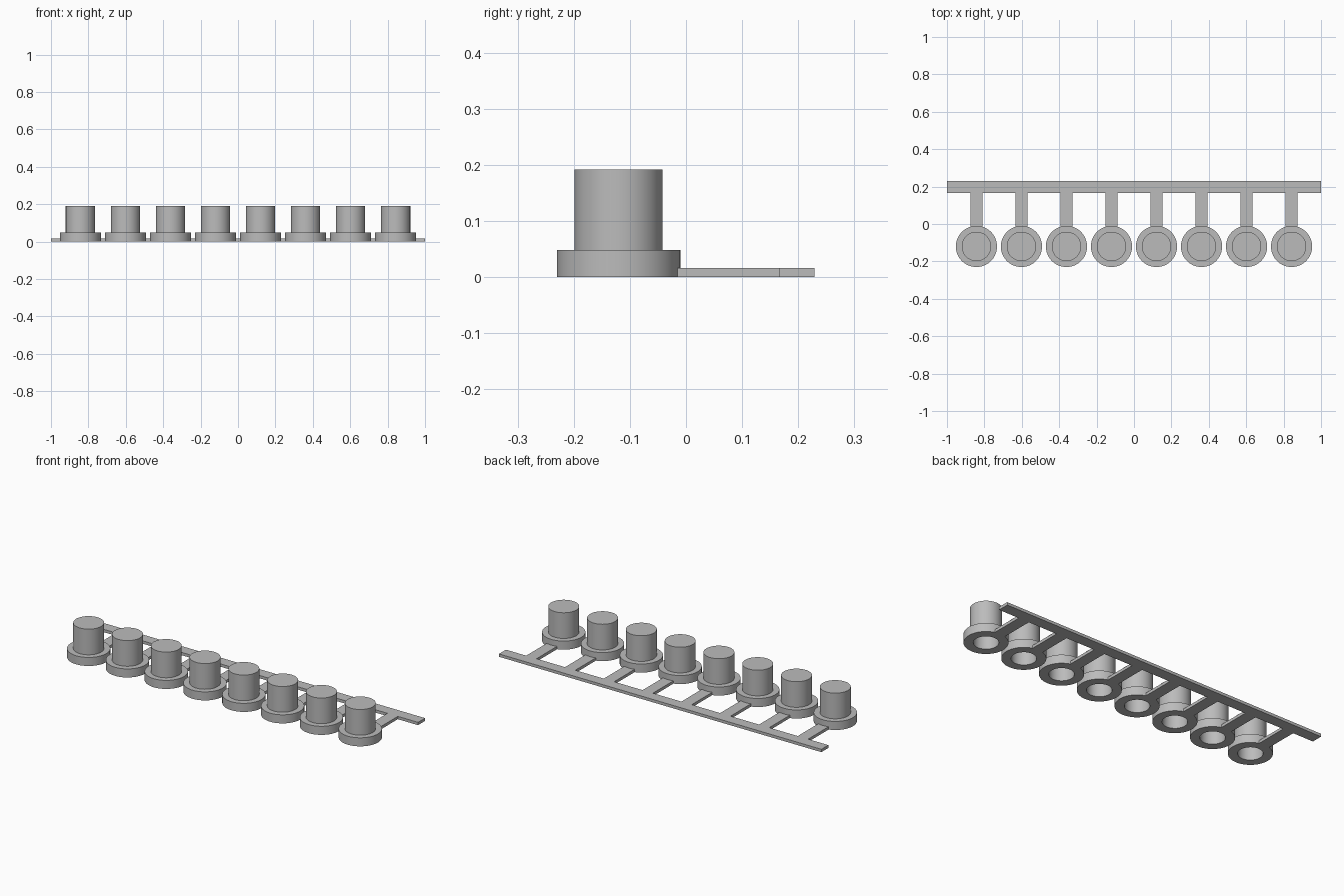
import bpy, bmesh
from math import cos, sin, pi, radians

cube = bpy.data.objects.get("Cube")
if cube:
    bpy.data.objects.remove(cube, do_unlink=True)

COUNT, PITCH, CAP_Y = 8, 0.2407, -0.12
SIDES = 64
STRIP_H = 0.016

grey = bpy.data.materials.new("plain grey")
grey.use_nodes = True
colour = (0.5, 0.5, 0.5, 1)
grey.diffuse_color = colour
grey.node_tree.nodes["Principled BSDF"].inputs["Base Color"].default_value = colour


def finish(name, bm):
    bmesh.ops.recalc_face_normals(bm, faces=bm.faces)
    mesh = bpy.data.meshes.new(name)
    bm.to_mesh(mesh)
    bm.free()
    mesh.materials.append(grey)
    obj = bpy.data.objects.new(name, mesh)
    bpy.context.collection.objects.link(obj)
    return obj


def lathe(name, profile):
    """Turn a radius/height profile, closing both ends with a disc."""
    bm = bmesh.new()
    rings = [[bm.verts.new((r * cos(2 * pi * i / SIDES), r * sin(2 * pi * i / SIDES), z))
              for i in range(SIDES)] for r, z in profile]
    for a, b in zip(rings, rings[1:]):
        for i in range(SIDES):
            j = (i + 1) % SIDES
            bm.faces.new((a[i], a[j], b[j], b[i]))
    bm.faces.new(rings[0])
    bm.faces.new(rings[-1])
    return finish(name, bm)


# Hollow flanged cap, open underneath
profile = [(0.0625, 0.176), (0.0625, 0), (0.11, 0), (0.11, 0.048),
           (0.0785, 0.048), (0.0785, 0.192)]
cap = lathe("cap_1", profile)
bpy.context.view_layer.objects.active = cap
cap.select_set(True)
bpy.ops.object.shade_smooth_by_angle(angle=radians(30))
centres = [(i - (COUNT - 1) / 2) * PITCH for i in range(COUNT)]
for i, x in enumerate(centres):
    obj = cap
    if i:
        obj = bpy.data.objects.new(f"cap_{i + 1}", cap.data)
        bpy.context.collection.objects.link(obj)
    obj.location = (x, CAP_Y, 0)

# Carrier strip: one comb-shaped outline with a tongue reaching each cap
HALF_W, BACK, FRONT, TIP = 0.032, 0.229, 0.167, -0.0148
outline = [(-1, BACK), (-1, FRONT)]
for x in centres:
    outline += [(x - HALF_W, FRONT), (x - HALF_W, TIP),
                (x + HALF_W, TIP), (x + HALF_W, FRONT)]
outline += [(1, FRONT), (1, BACK)]
bm = bmesh.new()
base = bm.faces.new([bm.verts.new((x, y, 0)) for x, y in outline])
top = bmesh.ops.extrude_face_region(bm, geom=[base], use_keep_orig=True)["geom"]
bmesh.ops.translate(bm, vec=(0, 0, STRIP_H),
                    verts=[g for g in top if isinstance(g, bmesh.types.BMVert)])
finish("carrier_strip", bm)
